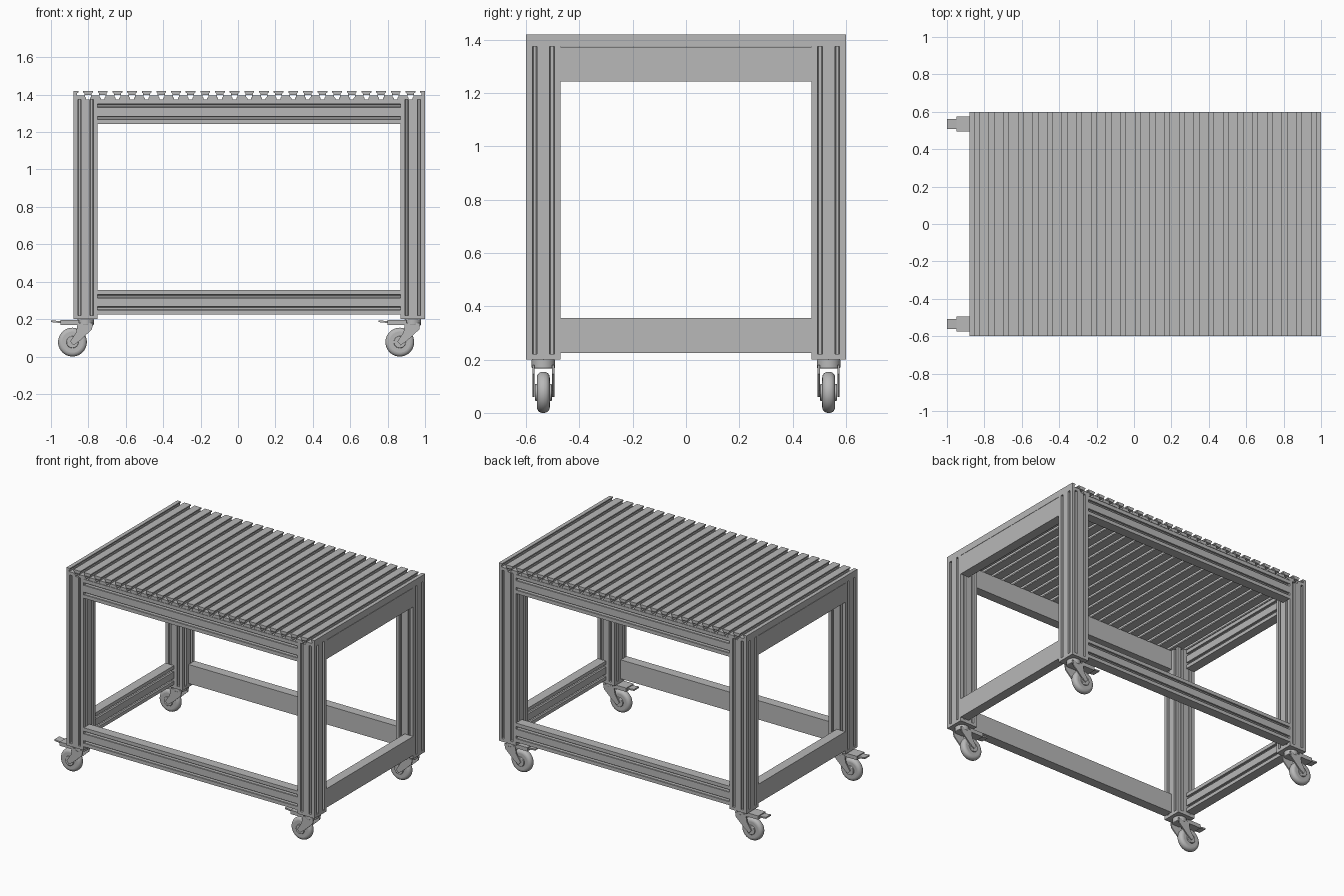
import bpy, bmesh, math
from mathutils import Matrix, Vector

cube = bpy.data.objects.get("Cube")
if cube:
    bpy.data.objects.remove(cube, do_unlink=True)

grey = bpy.data.materials.new("aluminium_grey")
grey.use_nodes = True
grey.diffuse_color = (0.48, 0.48, 0.48, 1)
grey.node_tree.nodes["Principled BSDF"].inputs["Base Color"].default_value = (0.48, 0.48, 0.48, 1)

CX = 0.06                      # table centre, the brake pedals overhang on -x
LENGTH, DEPTH = 1.88, 1.2
POST = 0.13
TOP_Z, TOP_H = 1.375, 0.045


def finish(name, bm, matrix):
    bmesh.ops.recalc_face_normals(bm, faces=bm.faces)
    mesh = bpy.data.meshes.new(name)
    bm.to_mesh(mesh)
    bm.free()
    mesh.materials.append(grey)
    obj = bpy.data.objects.new(name, mesh)
    obj.matrix_world = matrix
    bpy.context.collection.objects.link(obj)
    return obj


def extrude(name, outline, length, matrix):
    """Prism of a 2D outline, centred along its local z."""
    bm = bmesh.new()
    face = bm.faces.new([bm.verts.new((u, v, -length / 2)) for u, v in outline])
    ext = bmesh.ops.extrude_face_region(bm, geom=[face])
    moved = [g for g in ext["geom"] if isinstance(g, bmesh.types.BMVert)]
    bmesh.ops.translate(bm, verts=moved, vec=(0, 0, length))
    return finish(name, bm, matrix)


def box(name, size, centre):
    bm = bmesh.new()
    bmesh.ops.create_cube(bm, size=1)
    bmesh.ops.scale(bm, vec=size, verts=bm.verts)
    return finish(name, bm, Matrix.Translation(centre))


def cylinder(name, radius, depth, centre, axis="Z", bevel=0.0):
    bm = bmesh.new()
    bmesh.ops.create_cone(bm, cap_ends=True, segments=40, radius1=radius, radius2=radius, depth=depth)
    turn = Matrix.Rotation(math.pi / 2, 4, "X") if axis == "Y" else Matrix()
    obj = finish(name, bm, Matrix.Translation(centre) @ turn)
    if bevel:
        mod = obj.modifiers.new("rounding", "BEVEL")
        mod.width, mod.segments = bevel, 5
    bpy.ops.object.select_all(action="DESELECT")
    obj.select_set(True)
    bpy.context.view_layer.objects.active = obj
    bpy.ops.object.shade_smooth_by_angle(angle=math.radians(35))
    return obj


def axes(u, v, w):
    return Matrix((u, v, w)).transposed().to_4x4()


# Half-section of a T-slot: (half width, depth)
SLOT = [(0.009, 0), (0.009, 0.009), (0.012, 0.009), (0.012, 0.016), (0.005, 0.022)]


def slot_points(centre, slot):
    left = [(centre - h, d) for h, d in slot]
    right = [(centre + h, d) for h, d in reversed(slot)]
    return left + right


def slotted_outline(w, h, slots):
    """Rectangle with T-slots, slots listed per side from -v round to -u."""
    pts = []
    for k, centres in enumerate(slots):
        span, reach = (w, h) if k % 2 == 0 else (h, w)
        side = [(-span / 2, 0)]
        for c in centres:
            side += slot_points(c, SLOT)
        for a, d in side:
            x, y = a, d - reach / 2
            for _ in range(k):
                x, y = -y, x
            pts.append((x, y))
    return pts


# Corner posts with two slots on every face, on closing plates
pair = (-POST / 4, POST / 4)
post = slotted_outline(POST, POST, [pair] * 4)
PLATE_Z, POST_Z = 0.20, 0.22
corners = []
for end, sx in (("right", -1), ("left", 1)):
    for side, sy in (("front", -1), ("back", 1)):
        x, y = CX + sx * (LENGTH - POST) / 2, sy * (DEPTH - POST) / 2
        corners.append((f"{side}_{end}", x, y))
        extrude(f"{side}_{end}_leg", post, TOP_Z - POST_Z,
                Matrix.Translation((x, y, (TOP_Z + POST_Z) / 2)))
        box(f"{side}_{end}_leg_plate", (POST, POST, POST_Z - PLATE_Z),
            (x, y, (POST_Z + PLATE_Z) / 2))

# Rails: slots face outward on the long sides and inward on the short sides
THICK = POST / 2
rail = slotted_outline(POST, THICK, [pair, (), (), ()])
along_x = axes((0, 0, -1), (0, 1, 0), (1, 0, 0))
ry, rx = (DEPTH - THICK) / 2, (LENGTH - THICK) / 2
for level, z in (("lower", 0.29), ("upper", 1.308)):
    for name, x, y, length, turn in (
            ("front", 0, -ry, LENGTH - 2 * POST, 0),
            ("back", 0, ry, LENGTH - 2 * POST, 180),
            ("left", rx, 0, DEPTH - 2 * POST, -90),
            ("right", -rx, 0, DEPTH - 2 * POST, 90)):
        extrude(f"{level}_{name}_rail", rail, length,
                Matrix.Translation((CX + x, y, z))
                @ Matrix.Rotation(math.radians(turn), 4, "Z") @ along_x)

# Table top: one plate with staggered slots above and below
COUNT = 24
pitch = LENGTH / COUNT
under = [(0.010, 0), (0.010, 0.008), (0.016, 0.012), (0.016, 0.024)]
upper = [(0.013, 0), (0.013, 0.008), (0.020, 0.013), (0.020, 0.024)]
low, high = [(-LENGTH / 2, 0)], [(-LENGTH / 2, 0)]
for i in range(COUNT):
    if i:
        low += slot_points(i * pitch - LENGTH / 2, under)
    high += slot_points((i + 0.5) * pitch - LENGTH / 2, upper)
low.append((LENGTH / 2, 0))
high.append((LENGTH / 2, 0))
plate = low + [(u, TOP_H - d) for u, d in reversed(high)]
extrude("slotted_table_top", plate, DEPTH,
        Matrix.Translation((CX, 0, TOP_Z)) @ axes((1, 0, 0), (0, 0, 1), (0, -1, 0)))

# Braked swivel casters, all trailing towards -x
fork = [(-0.042, 0.18), (0.040, 0.18), (0.034, 0.145), (-0.03, 0.085),
        (-0.065, 0.06), (-0.082, 0.08), (-0.05, 0.13)]
pedal_tip = [(-0.125, 0.178), (-0.185, 0.184), (-0.185, 0.194), (-0.125, 0.188)]
upright = axes((1, 0, 0), (0, 0, 1), (0, -1, 0))
for name, x, y in corners:
    wx = x - 0.07
    cylinder(f"{name}_caster_wheel", 0.077, 0.048, (wx, y, 0.077), "Y", 0.021)
    cylinder(f"{name}_caster_hub", 0.032, 0.064, (wx, y, 0.077), "Y", 0.004)
    cylinder(f"{name}_caster_swivel", 0.044, 0.034, (x, y, 0.184), "Z", 0.005)
    for arm, s in (("front", -1), ("back", 1)):
        extrude(f"{name}_caster_{arm}_fork", fork, 0.008,
                Matrix.Translation((x, y + s * 0.037, 0)) @ upright)
    box(f"{name}_caster_brake", (0.1, 0.08, 0.026), (x - 0.085, y, 0.182))
    extrude(f"{name}_caster_pedal", pedal_tip, 0.054,
            Matrix.Translation((x, y, 0)) @ upright)
